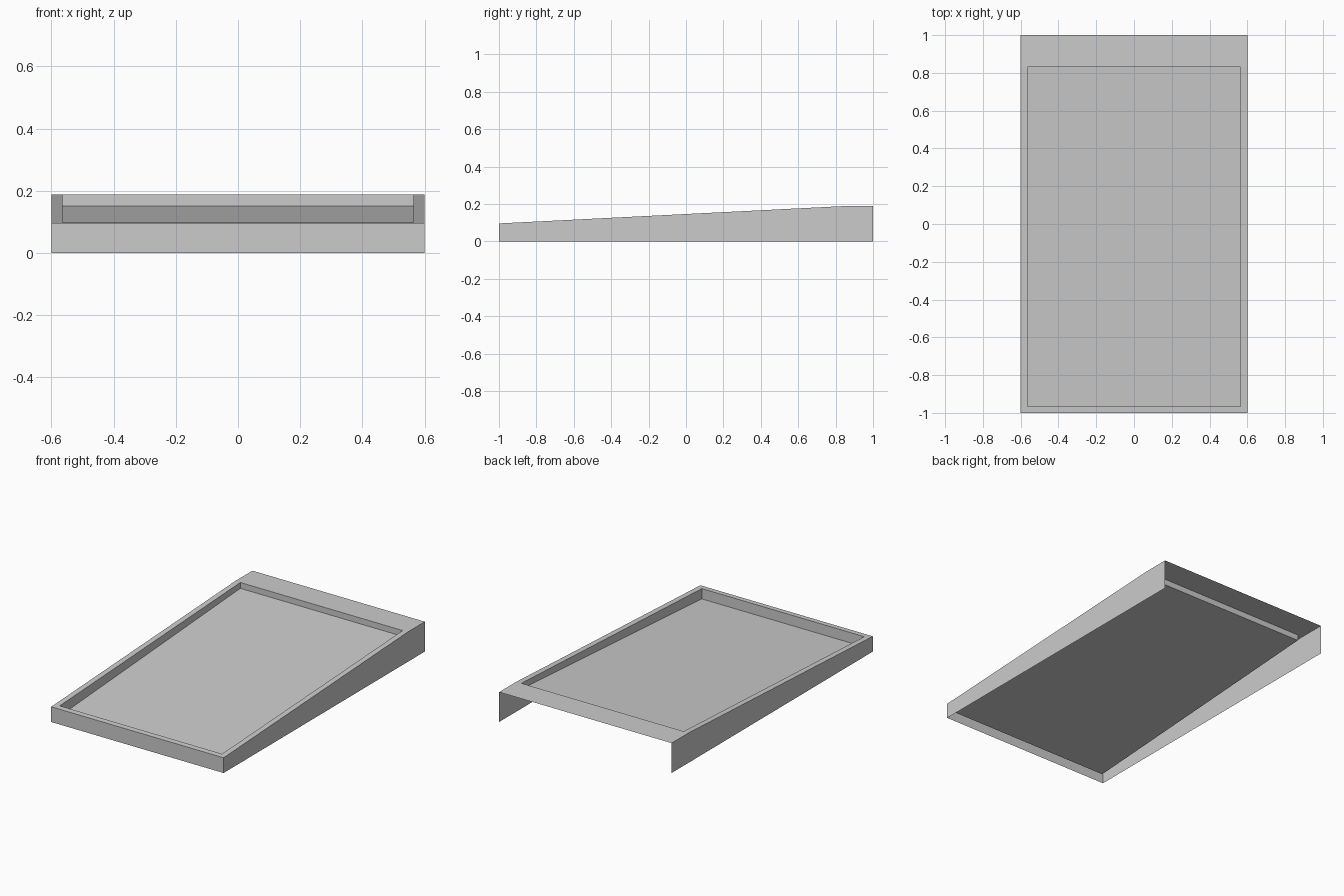
import bpy, bmesh

if "Cube" in bpy.data.objects:
    bpy.data.objects.remove(bpy.data.objects["Cube"])

W, Y0, Y1 = 0.60, -1.0, 1.0          # outer half width, front, back
IW, IY0, IY1 = 0.565, -0.965, 0.83   # recess opening
Z0, Z1 = 0.096, 0.188                # front and back rim heights


def rim_z(y):
    return min(Z1, Z0 + (Z1 - Z0) * (y - Y0) / (IY1 - Y0))


def floor_z(y):
    return 0.033 + (0.151 - 0.033) * (y - IY0) / (IY1 - IY0)


def sheet(name, polys):
    bm = bmesh.new()
    for p in polys:
        bm.faces.new([bm.verts.new(v) for v in p])
    bmesh.ops.remove_doubles(bm, verts=bm.verts, dist=1e-5)
    bmesh.ops.recalc_face_normals(bm, faces=bm.faces)
    me = bpy.data.meshes.new(name)
    bm.to_mesh(me)
    bm.free()
    ob = bpy.data.objects.new(name, me)
    bpy.context.collection.objects.link(ob)
    return ob


def top(x, y):
    return (x, y, rim_z(y))


def low(x, y):
    return (x, y, floor_z(y))


# outer skirt: open underneath and at the back
skirt = [[(-W, Y0, 0), (W, Y0, 0), top(W, Y0), top(-W, Y0)]]
for s in (-W, W):
    skirt.append([(s, Y0, 0), (s, Y1, 0), top(s, Y1), top(s, IY1), top(s, Y0)])
sheet("outer_skirt", skirt)

# sloped rim around the recess, flat at the back
rim = [[top(-W, Y0), top(W, Y0), top(W, IY0), top(IW, IY0), top(-IW, IY0), top(-W, IY0)],
       [top(-W, IY1), top(-IW, IY1), top(IW, IY1), top(W, IY1), top(W, Y1), top(-W, Y1)]]
for s in (-1, 1):
    rim.append([top(s * W, IY0), top(s * IW, IY0), top(s * IW, IY1), top(s * W, IY1)])
sheet("top_rim", rim)

# recess walls
walls = [[low(-IW, y), low(IW, y), top(IW, y), top(-IW, y)] for y in (IY0, IY1)]
walls += [[low(x, IY0), low(x, IY1), top(x, IY1), top(x, IY0)] for x in (-IW, IW)]
sheet("recess_walls", walls)

# recessed sloping panel
sheet("recess_floor", [[low(-IW, IY0), low(IW, IY0), low(IW, IY1), low(-IW, IY1)]])
